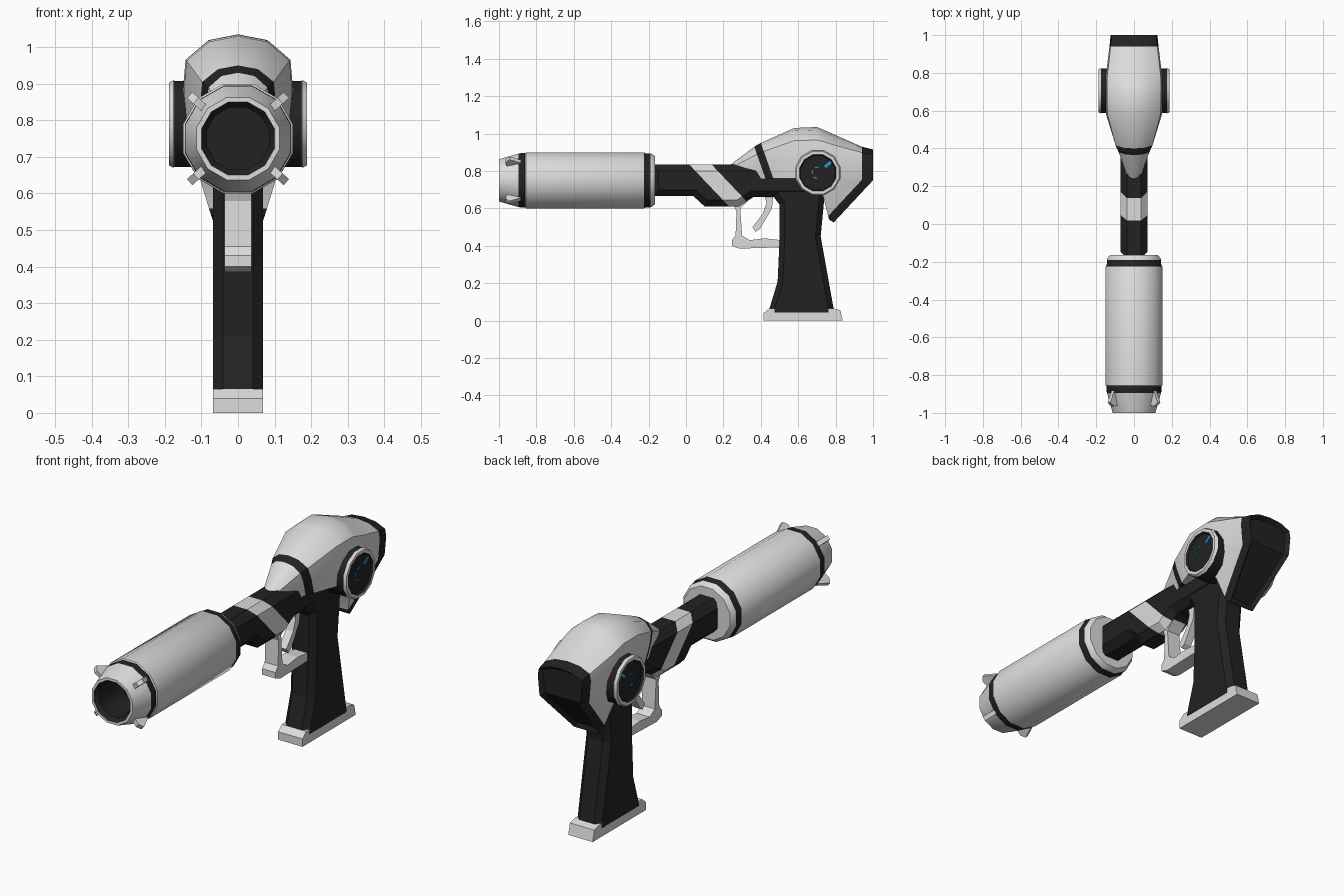
import bpy, bmesh, math
from mathutils import Matrix, Vector

if "Cube" in bpy.data.objects:
    bpy.data.objects.remove(bpy.data.objects["Cube"])


def material(name, rgb):
    m = bpy.data.materials.new(name)
    m.diffuse_color = (*rgb, 1)
    m.use_nodes = True
    m.node_tree.nodes["Principled BSDF"].inputs["Base Color"].default_value = m.diffuse_color
    return m


MATS = [material("light_grey", (0.72, 0.72, 0.72)),
        material("charcoal", (0.016, 0.016, 0.016)),
        material("glow_blue", (0.01, 0.36, 0.62))]
LIGHT, DARK, BLUE = 0, 1, 2


def finish(bm, name, smooth=None, matrix=None):
    bmesh.ops.remove_doubles(bm, verts=bm.verts[:], dist=1e-4)
    bmesh.ops.recalc_face_normals(bm, faces=bm.faces[:])
    if matrix:
        bm.transform(matrix)
    me = bpy.data.meshes.new(name)
    bm.to_mesh(me)
    bm.free()
    for m in MATS:
        me.materials.append(m)
    ob = bpy.data.objects.new(name, me)
    bpy.context.collection.objects.link(ob)
    if smooth:
        bpy.ops.object.select_all(action='DESELECT')
        ob.select_set(True)
        bpy.context.view_layer.objects.active = ob
        bpy.ops.object.shade_smooth_by_angle(angle=math.radians(smooth))
    return ob


def prism(pts, half, mat, chamfer=0):
    """Side profile (y, z) extruded symmetrically along x."""
    bm = bmesh.new()
    n = len(pts)
    a = [bm.verts.new((-half, y, z)) for y, z in pts]
    b = [bm.verts.new((half, y, z)) for y, z in pts]
    bm.faces.new(a)
    bm.faces.new(b[::-1])
    for i in range(n):
        j = (i + 1) % n
        bm.faces.new((a[i], b[i], b[j], a[j]))
    bmesh.ops.recalc_face_normals(bm, faces=bm.faces[:])
    if chamfer:
        rim = [e for e in bm.edges
               if abs(e.verts[0].co.x - e.verts[1].co.x) < 1e-5]
        bmesh.ops.bevel(bm, geom=rim, offset=chamfer, segments=1,
                        profile=0.5, affect='EDGES')
    for f in bm.faces:
        f.material_index = mat
    return bm


def lathe(profile, sides):
    """Profile of (y, flat radius, material of next strip) spun around y."""
    bm = bmesh.new()
    k = 1 / math.cos(math.pi / sides)
    rings = []
    for y, r, _ in profile:
        ang = [2 * math.pi * (i + 0.5) / sides for i in range(sides)]
        rings.append([bm.verts.new((r * k * math.sin(t), y, r * k * math.cos(t)))
                      for t in ang])
    for p, r0, r1 in zip(profile, rings, rings[1:]):
        for i in range(sides):
            j = (i + 1) % sides
            bm.faces.new((r0[i], r0[j], r1[j], r1[i])).material_index = p[2]
    for r, p in ((rings[0], profile[0]), (rings[-1], profile[-1])):
        bm.faces.new(r).material_index = p[2]
    return bm


def cut(bm, co, no):
    bmesh.ops.bisect_plane(bm, geom=bm.verts[:] + bm.edges[:] + bm.faces[:],
                           plane_co=co, plane_no=no)


# Large front cylinder with open dark bore and two dark rings
AXIS = Matrix.Translation((0, 0, 0.75))
finish(lathe([(-.80, .085, DARK), (-.98, .085, DARK), (-1, .10, LIGHT),
              (-1, .113, LIGHT), (-.895, .143, DARK), (-.885, .145, DARK),
              (-.86, .145, LIGHT), (-.855, .15, LIGHT), (-.225, .15, DARK),
              (-.215, .144, DARK), (-.19, .144, LIGHT), (-.185, .143, LIGHT),
              (-.165, .128, LIGHT)], 12), "front_cylinder", 32, AXIS)

# Four fins around the muzzle
for i, a in enumerate((48, -48, 132, -132)):
    finish(prism([(-.88, .12), (-.955, .10), (-.965, .155), (-.945, .178),
                  (-.885, .152)], .011, LIGHT),
           f"muzzle_fin_{i}", None, AXIS @ Matrix.Rotation(math.radians(a), 4, 'Y'))

# Barrel frame with a slanted light stripe
bm = prism([(-.18, .834), (-.18, .665), (.04, .665), (.10, .61), (.28, .61),
            (.36, .66), (.76, .66), (.76, .834)], .072, DARK, .034)
STRIPE = Vector((0, 1, .95))
for s in (.81, .93):
    cut(bm, (0, s, 0), STRIPE)
for f in bm.faces:
    if .81 < f.calc_center_median().dot(STRIPE) < .93:
        f.material_index = LIGHT
finish(bm, "barrel_frame")

# Grip, foot plate, trigger guard and trigger
finish(prism([(.46, .72), (.47, .66), (.50, .62), (.50, .43), (.49, .21),
              (.445, .06), (.445, .015), (.79, .015), (.79, .06), (.72, .45),
              (.74, .66), (.76, .72)], .069, DARK, .028), "grip")
finish(prism([(.415, 0), (.415, .04), (.445, .065), (.79, .065), (.825, .055),
              (.838, 0)], .068, LIGHT), "foot_plate")
finish(prism([(.25, .63), (.27, .58), (.265, .455), (.245, .43), (.245, .40),
              (.285, .385), (.51, .392), (.51, .43), (.42, .44), (.34, .43),
              (.30, .455), (.29, .60), (.34, .65)], .037, LIGHT), "trigger_guard")
finish(prism([(.42, .67), (.465, .67), (.46, .60), (.395, .49), (.372, .475),
              (.355, .50), (.41, .57), (.43, .63)], .02, LIGHT), "trigger")

# Head shell: sections (y, half width, top, widest height, bottom, lean)
SECTIONS = [(.24, .035, .835, .80, .76, .35), (.365, .085, .93, .84, .76, .35),
            (.40, .103, .95, .85, .76, .35), (.58, .148, 1.03, .88, .76, 0),
            (.70, .151, 1.035, .88, .72, 0), (.735, .151, 1.02, .88, .66, 0),
            (.765, .15, 1.007, .875, .54, 0), (.79, .148, .996, .87, .525, 0),
            (.94, .13, .93, .86, .686, 0), (1.0, .124, .915, .85, .75, 0)]


def width_at(z):
    return .47 + .46 * (z - .53) / .23


bm = bmesh.new()
rings = []
for y, w, top, mid, bot, lean in SECTIONS:
    h = top - mid
    low = max(bot, .76)
    half = [(.53 * w, top - .1 * h), (.95 * w, top - .45 * h), (w, mid),
            (w * width_at(low), low), (w * width_at(bot), bot)]
    loop = [(0, top)] + half + [(-x, z) for x, z in reversed(half)]
    rings.append([bm.verts.new((x, y + lean * (top - z), z)) for x, z in loop])
rear = []
for s, (r0, r1) in enumerate(zip(rings, rings[1:])):
    for i in range(11):
        j = (i + 1) % 11
        f = bm.faces.new((r0[i], r0[j], r1[j], r1[i]))
        f.material_index = DARK if s == 1 else LIGHT
        if i == 5 and s >= 7:
            rear.append(f)
bm.faces.new(rings[0])
rear.append(bm.faces.new(rings[-1]))
bmesh.ops.recalc_face_normals(bm, faces=bm.faces[:])
# Recessed back panel and dark rear trim
bmesh.ops.inset_region(bm, faces=rear, thickness=.016, depth=-.02,
                       use_even_offset=True)
SLOPE = Vector((0, .731, -.682))
cut(bm, (0, .94, 0), (0, 1, 0))
cut(bm, SLOPE * .1745, SLOPE)
for f in bm.faces:
    c = f.calc_center_median()
    if c.y > .9401 or (c.y > .7 and c.dot(SLOPE) > .1745):
        f.material_index = DARK
finish(bm, "head_shell", 35)

# Round side dials with blue marks
for side, turn in (("right", -90), ("left", 90)):
    s = 1 if side == "right" else -1
    place = Matrix.Translation((0, .705, .79)) @ Matrix.Rotation(math.radians(turn), 4, 'Z')
    finish(lathe([(.06, .118, DARK), (.174, .118, LIGHT), (.176, .12, LIGHT),
                  (.189, .113, LIGHT), (.189, .098, DARK), (.18, .092, DARK)], 12),
           f"{side}_dial", 32, place)
    # distance from centre, angle, radial length, width
    for n, (r, a, l, w) in enumerate([(.07, 40, .042, .016), (.03, 100, .006, .02),
                                      (.03, 170, .006, .02), (.03, 240, .006, .02)]):
        m = (Matrix.Translation((s * .181, .705, .79))
             @ Matrix.Rotation(math.radians(a), 4, 'X')
             @ Matrix.Translation((0, r, 0)) @ Matrix.Diagonal((.006, l, w, 1)))
        bm = bmesh.new()
        bmesh.ops.create_cube(bm, size=1, matrix=m)
        for f in bm.faces:
            f.material_index = BLUE
        finish(bm, f"{side}_dial_mark_{n}")
